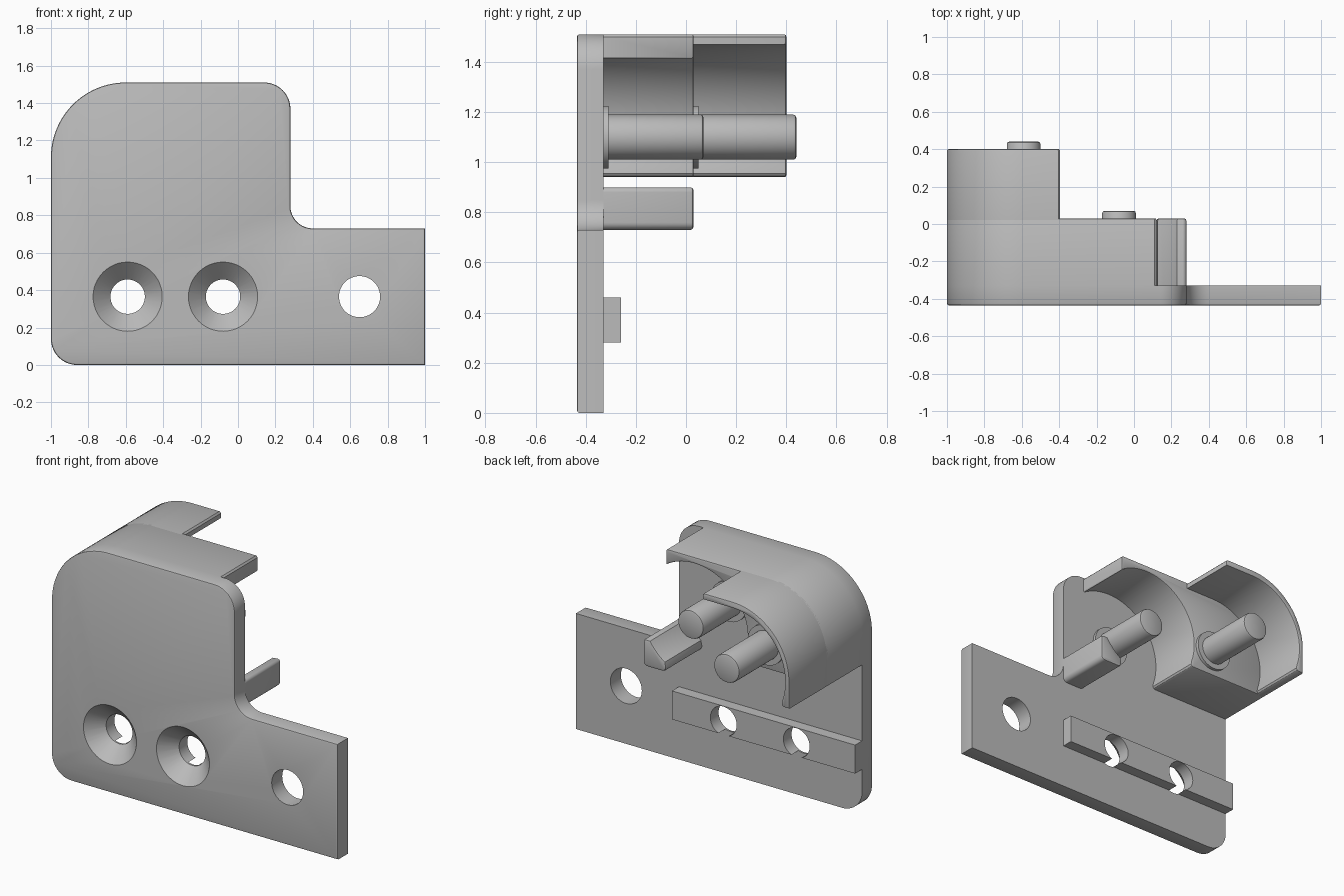
import bpy, bmesh
from math import cos, sin, radians, pi
from mathutils import Matrix

cube = bpy.data.objects.get("Cube")
if cube:
    bpy.data.objects.remove(cube)

grey = bpy.data.materials.new("plain grey")
grey.use_nodes = True
grey.diffuse_color = (0.5, 0.5, 0.5, 1)
grey.node_tree.nodes["Principled BSDF"].inputs["Base Color"].default_value = (0.5, 0.5, 0.5, 1)

FRONT, BACK = -0.435, -0.33      # plate faces
STEP, END = 0.03, 0.40           # depths of the two housings
PIN_Z, POCKET = 1.10, 0.37       # pin height, pocket radius
LEFT_PIN, RIGHT_PIN = -0.59, -0.08


def arc(cx, cz, r, start, stop, n=16):
    """Points along an arc in the XZ plane, angles in degrees."""
    angles = [radians(start + (stop - start) * i / n) for i in range(n + 1)]
    return [(cx + r * cos(a), cz + r * sin(a)) for a in angles]


def finish(bm, name):
    bmesh.ops.recalc_face_normals(bm, faces=bm.faces)
    mesh = bpy.data.meshes.new(name)
    bm.to_mesh(mesh)
    bm.free()
    mesh.materials.append(grey)
    ob = bpy.data.objects.new(name, mesh)
    bpy.context.collection.objects.link(ob)
    return ob


def prism(name, profile, y0, y1, soften=None, width=0.012, segments=2):
    """Extrude an XZ profile along y; soften rounds the rim at that y."""
    bm = bmesh.new()
    face = bm.faces.new([bm.verts.new((x, y0, z)) for x, z in profile])
    new = bmesh.ops.extrude_face_region(bm, geom=[face])["geom"]
    bmesh.ops.translate(bm, vec=(0, y1 - y0, 0),
                        verts=[g for g in new if isinstance(g, bmesh.types.BMVert)])
    bmesh.ops.recalc_face_normals(bm, faces=bm.faces)
    if soften is not None:
        rim = [e for e in bm.edges if all(abs(v.co.y - soften) < 1e-5 for v in e.verts)]
        bmesh.ops.bevel(bm, geom=rim, offset=width, segments=segments,
                        profile=0.5, affect='EDGES')
    return finish(bm, name)


def rod(name, x, z, r, y0, y1, soften=None):
    return prism(name, arc(x, z, r, 0, 360 - 7.5, 47), y0, y1, soften)


def cut(ob, cutters):
    bpy.context.view_layer.objects.active = ob
    for cutter in cutters:
        mod = ob.modifiers.new("hole", 'BOOLEAN')
        mod.operation, mod.solver, mod.object = 'DIFFERENCE', 'EXACT', cutter
        bpy.ops.object.modifier_apply(modifier=mod.name)


# Mounting plate outline
outline = (arc(-0.86, 0.14, 0.14, 270, 180) + arc(-0.60, 1.11, 0.40, 180, 90, 24)
           + arc(0.14, 1.37, 0.14, 90, 0) + arc(0.40, 0.85, 0.12, 180, 270)
           + [(1, 0.73), (1, 0)])
plate = prism("mounting_plate", outline, FRONT, BACK, FRONT, 0.01)

# Locating rail on the back of the plate
rail = prism("locating_rail", [(-1, 0.28), (0.28, 0.28), (0.28, 0.46), (-1, 0.46)], BACK, -0.26)

# Screw holes: straight bores, two with a conical sink
HOLE_Z = 0.365
bores, sinks = [], []
for x in (LEFT_PIN, RIGHT_PIN):
    bores.append(rod("bore_cutter", x, HOLE_Z, 0.092, -0.6, 0))
    bm = bmesh.new()
    bmesh.ops.create_cone(bm, cap_ends=True, segments=48, radius1=0.195, radius2=0.09, depth=0.105,
                          matrix=Matrix.Translation((x, FRONT + 0.0425, HOLE_Z))
                          @ Matrix.Rotation(-pi / 2, 4, 'X'))
    sinks.append(finish(bm, "sink_cutter"))
plain = rod("plain_cutter", 0.65, HOLE_Z, 0.11, -0.6, 0)
cut(plate, bores + sinks + [plain])
cut(rail, bores)
for cutter in bores + sinks + [plain]:
    bpy.data.objects.remove(cutter)


def nose(x):
    """Rounded lower lip where a pocket wall meets the underside."""
    return [(x - 0.345, 0.955), (x - 0.352, 0.945), (x - 0.365, 0.94)]


# Housing: short part with the open pocket, long part as a thin hood
shoulder = [(-1, 0.94)] + arc(-0.60, 1.11, 0.40, 180, 90, 24)
prism("short_housing",
      shoulder + [(0.11, 1.51), (0.12, 1.50), (0.12, 1.42)]
      + arc(RIGHT_PIN, PIN_Z, POCKET, 58, 199, 32) + nose(RIGHT_PIN),
      BACK, STEP, STEP, 0.008)
prism("long_hood",
      shoulder + [(-0.405, 1.51), (-0.395, 1.50), (-0.395, 1.47)]
      + arc(-0.60, PIN_Z, POCKET, 90, 199, 32) + nose(-0.60),
      STEP - 0.02, END, END, 0.008)

# Pins with a shallow collar at the foot
for side, x, foot, tip in (("left", LEFT_PIN, STEP, 0.44), ("right", RIGHT_PIN, BACK, 0.07)):
    rod(side + "_pin", x, PIN_Z, 0.09, foot, tip, tip)
    rod(side + "_collar", x, PIN_Z, 0.125, foot, foot + 0.02)

# Corner post hollowed by the pocket curve
prism("corner_post",
      arc(0.15, 0.76, 0.03, 180, 270, 6) + arc(0.25, 0.76, 0.03, 270, 360, 6)
      + arc(0.26, 0.88, 0.02, 0, 90, 6) + arc(RIGHT_PIN, PIN_Z, POCKET, -33, -56, 10),
      BACK, STEP, STEP)

# Smooth curved walls, keep the edges crisp
bpy.ops.object.select_all(action='DESELECT')
for ob in bpy.context.scene.objects:
    if ob.type == 'MESH':
        ob.select_set(True)
        bpy.context.view_layer.objects.active = ob
bpy.ops.object.shade_smooth_by_angle(angle=radians(30))
